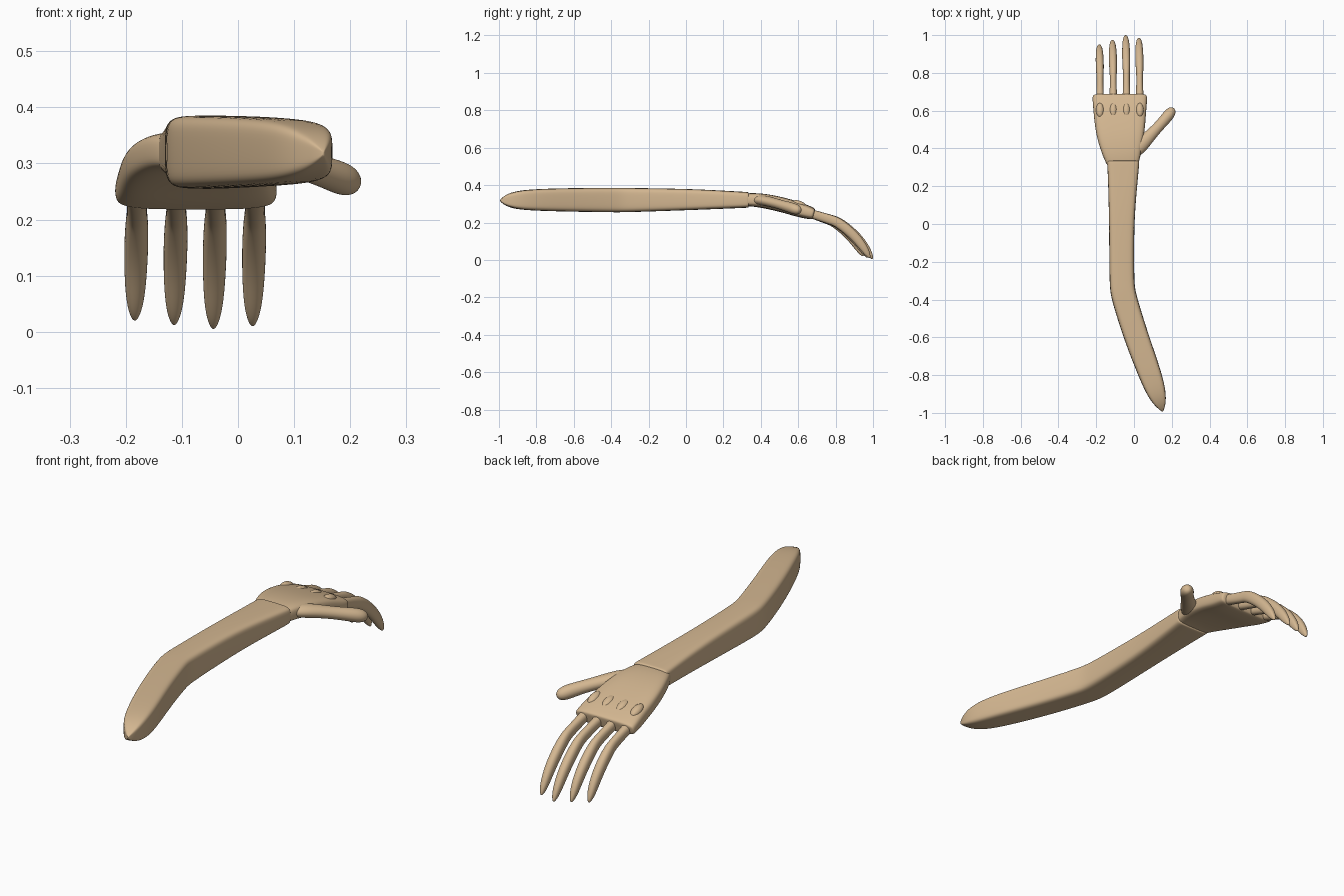
import bpy, math
from mathutils import Vector

skin = bpy.data.materials.new("tan_skin")
skin.diffuse_color = (0.66, 0.475, 0.285, 1)


def finish(ob):
    ob.data.materials.append(skin)
    for p in ob.data.polygons:
        p.use_smooth = True


def loft(name, sections, power=2.0, sides=16):
    """Skin sections (x, y, z, half width, half height) of superellipse shape."""
    pts = [Vector(s[:3]) for s in sections]
    verts, faces = [], []
    n = len(pts)
    for i, s in enumerate(sections):
        a, b = pts[max(i - 1, 0)], pts[min(i + 1, n - 1)]
        t = (b - a).normalized()
        side = t.cross(Vector((0, 0, 1))).normalized()
        up = side.cross(t)
        for k in range(sides):
            an = 2 * math.pi * (k + 0.5) / sides
            c, d = math.cos(an), math.sin(an)
            u = math.copysign(abs(c) ** (2 / power), c) * s[3]
            v = math.copysign(abs(d) ** (2 / power), d) * s[4]
            verts.append(pts[i] + side * u + up * v)
    for i in range(n - 1):
        for k in range(sides):
            m = (k + 1) % sides
            faces.append((i * sides + k, i * sides + m,
                          (i + 1) * sides + m, (i + 1) * sides + k))
    # Fan caps close both ends
    for ring, flip in ((0, True), (n - 1, False)):
        verts.append(pts[ring].copy())
        for k in range(sides):
            f = (ring * sides + k, ring * sides + (k + 1) % sides, len(verts) - 1)
            faces.append(f[::-1] if flip else f)
    me = bpy.data.meshes.new(name)
    me.from_pydata(verts, [], faces)
    ob = bpy.data.objects.new(name, me)
    bpy.context.collection.objects.link(ob)
    finish(ob)
    mod = ob.modifiers.new("smooth", "SUBSURF")
    mod.levels = mod.render_levels = 2
    return ob


# Forearm and upper arm: boxy, bent at the elbow, tapering to a blunt point
loft("arm", [
    (0.152, -0.993, 0.318, 0.003, 0.006),
    (0.143, -0.962, 0.318, 0.027, 0.030),
    (0.123, -0.905, 0.320, 0.050, 0.050),
    (0.087, -0.800, 0.321, 0.062, 0.059),
    (0.012, -0.600, 0.321, 0.066, 0.064),
    (-0.050, -0.400, 0.320, 0.067, 0.066),
    (-0.060, -0.350, 0.320, 0.067, 0.066),
    (-0.065, -0.290, 0.320, 0.066, 0.065),
    (-0.066, 0.000, 0.323, 0.066, 0.058),
    (-0.060, 0.200, 0.322, 0.077, 0.049),
    (-0.057, 0.315, 0.321, 0.085, 0.043),
    (-0.057, 0.332, 0.321, 0.086, 0.042),
    (-0.057, 0.336, 0.321, 0.082, 0.038),
], power=5)

# Palm: widens and dips toward the knuckles
loft("palm", [
    (-0.057, 0.290, 0.321, 0.070, 0.032),
    (-0.058, 0.320, 0.321, 0.087, 0.035),
    (-0.064, 0.370, 0.322, 0.103, 0.037),
    (-0.071, 0.450, 0.310, 0.124, 0.040),
    (-0.074, 0.530, 0.291, 0.136, 0.040),
    (-0.075, 0.600, 0.270, 0.141, 0.041),
    (-0.075, 0.650, 0.255, 0.146, 0.036),
    (-0.075, 0.677, 0.247, 0.146, 0.032),
    (-0.075, 0.685, 0.245, 0.140, 0.026),
], power=4)

# Thumb
loft("thumb", [
    (-0.020, 0.360, 0.322, 0.030, 0.024),
    (0.030, 0.410, 0.319, 0.042, 0.029),
    (0.075, 0.458, 0.309, 0.034, 0.027),
    (0.125, 0.510, 0.294, 0.028, 0.026),
    (0.165, 0.555, 0.281, 0.030, 0.029),
    (0.192, 0.588, 0.270, 0.031, 0.030),
    (0.205, 0.607, 0.263, 0.020, 0.020),
    (0.209, 0.612, 0.261, 0.008, 0.008),
])

# Four drooping fingers, each with a knuckle bump on the back of the hand
fingers = [("little", -0.180, 0.948, 0.019), ("ring", -0.110, 0.973, 0.011),
           ("middle", -0.040, 0.998, 0.004), ("index", 0.030, 0.984, 0.009)]
profile = [(-0.06, 0.00, 0.022, 0.020), (0.04, 0.0, 0.021, 0.024),
           (0.50, 0.0, 0.018, 0.025), (0.86, 0.0, 0.018, 0.026)]
lower = [(0.03, 0.020, 0.027), (0.28, 0.022, 0.027), (0.55, 0.021, 0.026),
         (0.78, 0.018, 0.022), (0.92, 0.012, 0.014), (0.99, 0.004, 0.005)]
for name, x, tip_y, tip_z in fingers:
    joint = Vector((x, 0.665 + (tip_y - 0.665) * 0.44, 0.205))
    base, tip = Vector((x, 0.665, 0.248)), Vector((x - 0.004, tip_y, tip_z))
    rows = [(*base.lerp(joint, t), w, h) for t, _, w, h in profile]
    for t, w, h in lower:
        p = joint.lerp(tip, t)
        bow = 0.022 * math.sin(math.pi * t)
        rows.append((p.x, p.y + bow * 0.6, p.z + bow * 0.6, w, h))
    loft(name + "_finger", rows, power=2.3)

    bpy.ops.mesh.primitive_uv_sphere_add(segments=20, ring_count=12, radius=1,
                                         location=(x, 0.603, 0.298))
    bump = bpy.context.object
    bump.name = name + "_knuckle"
    bump.scale = (0.021, 0.040, 0.019)
    bump.rotation_euler.x = -0.30
    finish(bump)
